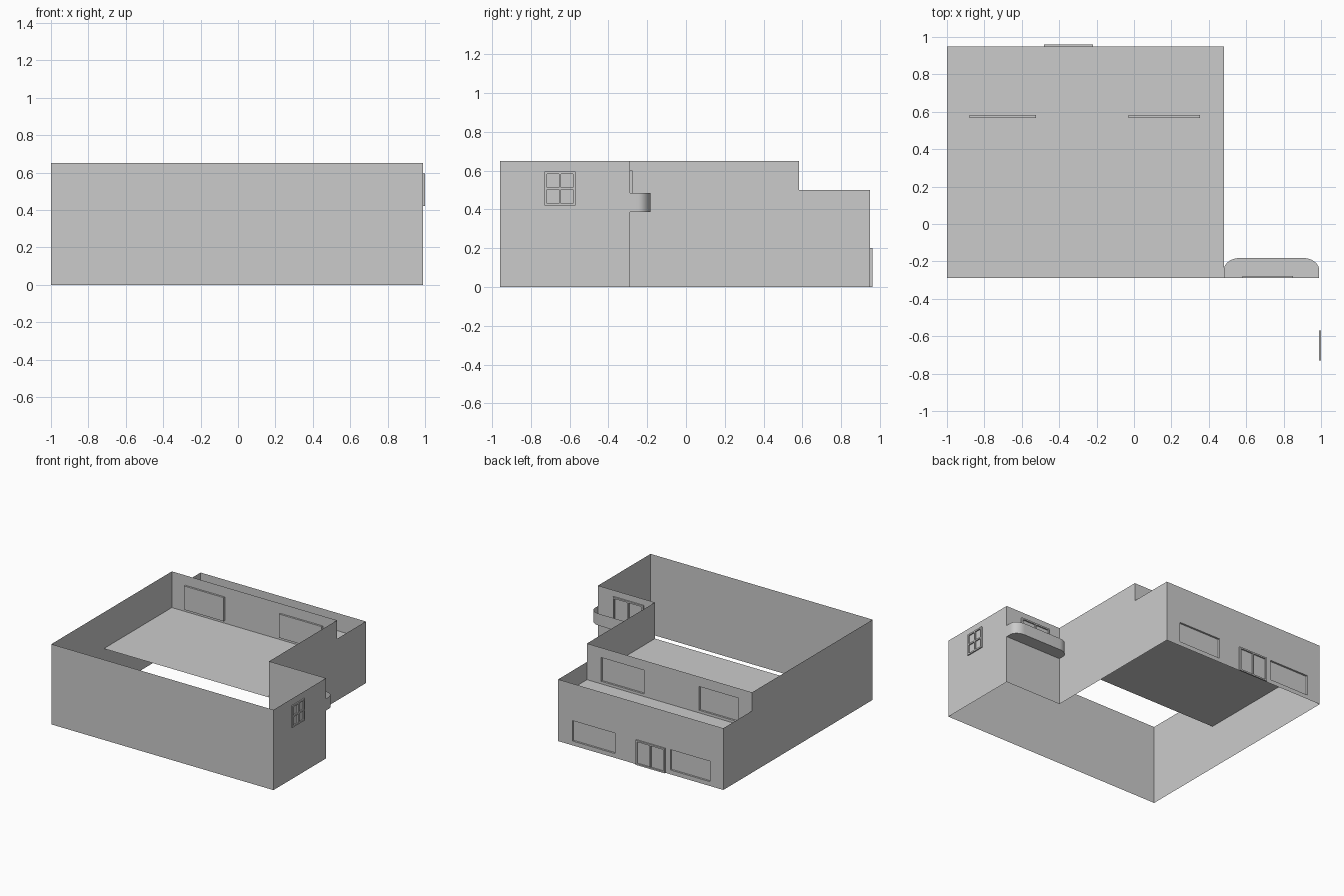
import bpy, math

if "Cube" in bpy.data.objects:
    bpy.data.objects.remove(bpy.data.objects["Cube"])

L, R, IN = -1.0, 0.99, 0.48              # left wall, right wall, wing wall (x)
F, M, T, B = -0.96, -0.288, 0.582, 0.95  # front, wing, terrace, back (y)
H, HB, SLAB = 0.65, 0.50, 0.357          # main height, rear height, slab level


def mesh_object(name, verts, faces):
    me = bpy.data.meshes.new(name)
    me.from_pydata(verts, [], faces)
    me.update()
    ob = bpy.data.objects.new(name, me)
    bpy.context.collection.objects.link(ob)
    return ob


def panel(name, pts):
    return mesh_object(name, pts, [tuple(range(len(pts)))])


def side_wall(name, x, profile, flip=False):
    pts = [(x, y, z) for y, z in profile]
    return panel(name, pts[::-1] if flip else pts)


def rear_wall(name, y, z0, z1, holes, hz0, hz1, depth=0.015):
    """Wall facing +y whose windows are shallow recesses with a pane inside."""
    verts, faces = [], []

    def quad(*p):
        faces.append(tuple(range(len(verts), len(verts) + 4)))
        verts.extend(p)

    def flat(a, b, c, d, yy=y):
        quad((b, yy, c), (a, yy, c), (a, yy, d), (b, yy, d))

    flat(L, IN, z0, hz0)
    flat(L, IN, hz1, z1)
    edges = [L] + [e for h in holes for e in h] + [IN]
    for a, b in zip(edges[::2], edges[1::2]):
        flat(a, b, hz0, hz1)
    i = y - depth
    for a, b in holes:
        flat(a, b, hz0, hz1, i)
        quad((a, y, hz0), (b, y, hz0), (b, i, hz0), (a, i, hz0))
        quad((b, y, hz1), (a, y, hz1), (a, i, hz1), (b, i, hz1))
        quad((a, y, hz1), (a, y, hz0), (a, i, hz0), (a, i, hz1))
        quad((b, y, hz0), (b, y, hz1), (b, i, hz1), (b, i, hz0))
    return mesh_object(name, verts, faces)


def frame(name, axis, at, a0, a1, z0, z1, bars_h=0, t=0.012, d=0.011):
    """Protruding frame with a centre mullion; axis is the facing direction."""
    mid, zm = (a0 + a1) / 2, (z0 + z1) / 2
    bars = [(a0, a0 + t, z0, z1), (a1 - t, a1, z0, z1),
            (mid - t / 2, mid + t / 2, z0 + t, z1 - t),
            (a0 + t, a1 - t, z0, z0 + t), (a0 + t, a1 - t, z1 - t, z1)]
    if bars_h:
        bars += [(a0 + t, mid - t / 2, zm - t / 2, zm + t / 2),
                 (mid + t / 2, a1 - t, zm - t / 2, zm + t / 2)]
    verts, faces = [], []
    for p, q, u, v in bars:
        n = len(verts)
        for w in (at, at + d):
            for s, z in ((p, u), (q, u), (q, v), (p, v)):
                verts.append((w, s, z) if axis == 'X' else (-s, w, z))
        faces += [(n + 3, n + 2, n + 1, n), (n + 4, n + 5, n + 6, n + 7)]
        for k in range(4):
            j = (k + 1) % 4
            faces.append((n + k, n + j, n + 4 + j, n + 4 + k))
    return mesh_object(name, verts, faces)


# Plain walls
panel("front_wall", [(L, F, 0), (R, F, 0), (R, F, H), (L, F, H)])
panel("right_wall", [(R, F, 0), (R, M, 0), (R, M, H), (R, F, H)])
panel("wing_wall", [(R, M, 0), (IN, M, 0), (IN, M, H), (R, M, H)])

# Stepped side walls
step = [(B, 0), (B, HB), (T, HB), (T, H)]
side_wall("inner_side_wall", IN, [(M, 0)] + step + [(M, H)])
side_wall("left_wall", L, [(F, 0)] + step + [(F, H)], flip=True)

# Rear walls with recessed windows
windows = [(-0.88, -0.525), (-0.03, 0.352)]
rear_wall("back_wall", B, 0, HB, windows, 0.035, 0.20)
rear_wall("terrace_wall", T, SLAB, H, windows, 0.378, 0.57)

# Upper floor slab, also the terrace floor
panel("floor_slab", [(L, M, SLAB), (IN, M, SLAB), (IN, B, SLAB), (L, B, SLAB)])

# Framed doors and side window (y-facing spans are mirrored in x)
frame("back_door", 'Y', B, 0.22, 0.48, 0.0, 0.20)
frame("balcony_door", 'Y', M, -0.85, -0.58, 0.39, 0.60)
frame("side_window", 'X', R, -0.73, -0.57, 0.42, 0.596, bars_h=1, d=0.01)

# Balcony: rounded parapet with a floor
rx, ry, yb, n = 0.085, 0.065, -0.182, 10
outline = [(R, M)]
for cx, start in ((R - rx, 0), (IN + rx, 90)):
    for k in range(n + 1):
        a = math.radians(start + 90 * k / n)
        outline.append((cx + rx * math.cos(a), yb - ry + ry * math.sin(a)))
outline.append((IN, M))
c = len(outline)
bal = mesh_object("balcony",
                  [(x, y, z) for z in (0.388, 0.484) for x, y in outline],
                  [tuple(range(c))] +
                  [(k, k + 1, c + k + 1, c + k) for k in range(c - 1)])
bpy.context.view_layer.objects.active = bal
bal.select_set(True)
bpy.ops.object.shade_smooth_by_angle(angle=math.radians(35))
